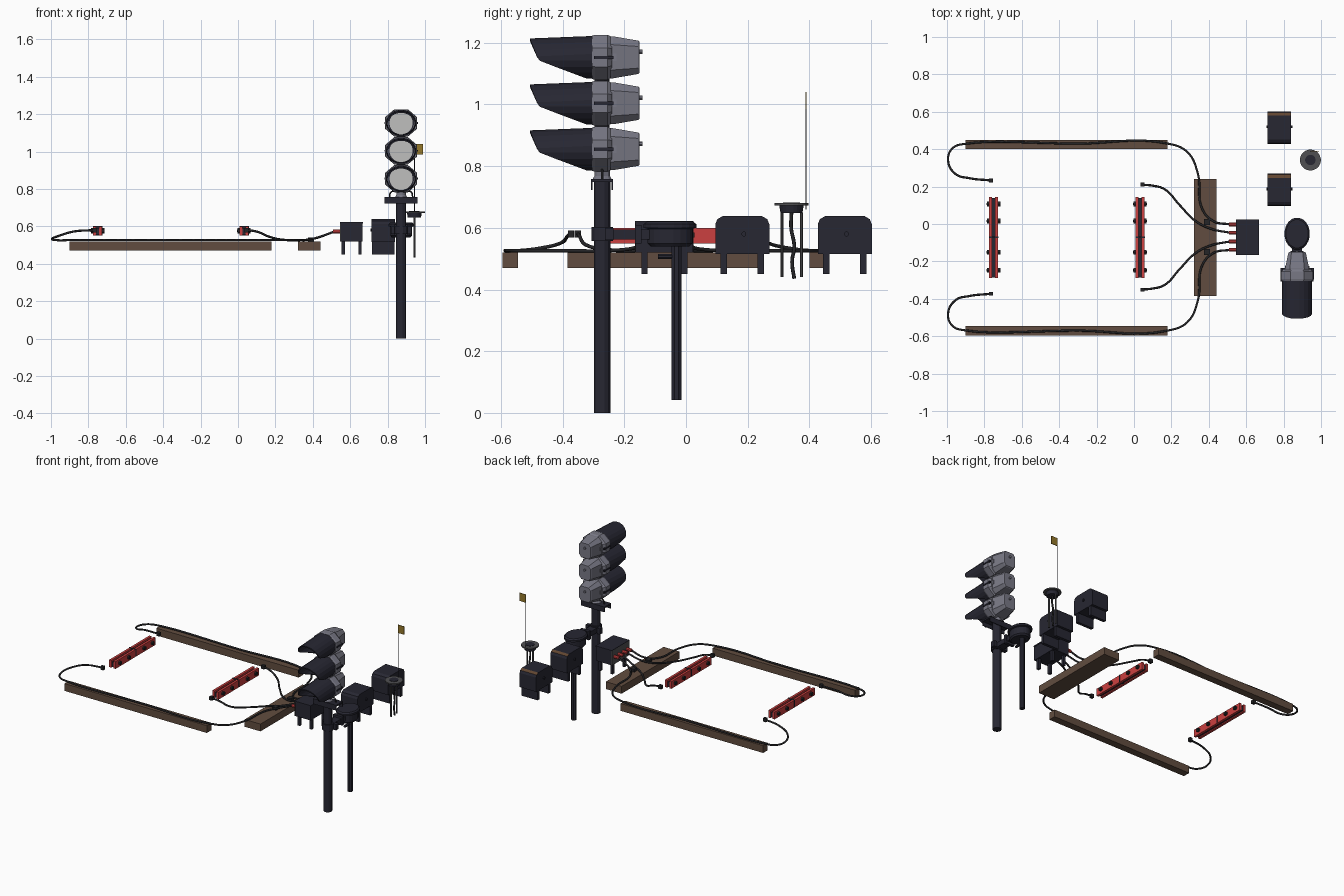
import bpy, bmesh, math
from mathutils import Vector

if "Cube" in bpy.data.objects:
    bpy.data.objects.remove(bpy.data.objects["Cube"])


def mat(name, r, g, b):
    m = bpy.data.materials.new(name)
    m.diffuse_color = (r, g, b, 1)
    m.use_nodes = True
    m.node_tree.nodes["Principled BSDF"].inputs["Base Color"].default_value = m.diffuse_color
    return m


NAVY = mat("dark navy", 0.02, 0.02, 0.032)
GREY = mat("housing grey", 0.19, 0.19, 0.235)
LENS = mat("lens pale grey", 0.52, 0.52, 0.51)
WOOD = mat("timber brown", 0.12, 0.073, 0.05)
RED = mat("red", 0.6, 0.05, 0.05)
BLACK = mat("cable black", 0.018, 0.018, 0.02)
STEEL = mat("dark steel", 0.08, 0.08, 0.085)
GOLD = mat("flag gold", 0.3, 0.19, 0.025)
RUST = mat("rust brown", 0.12, 0.06, 0.03)


def finish(name, bm, *mats, smooth=False):
    bmesh.ops.recalc_face_normals(bm, faces=bm.faces)
    me = bpy.data.meshes.new(name)
    bm.to_mesh(me)
    bm.free()
    for m in mats:
        me.materials.append(m)
    for p in me.polygons:
        p.use_smooth = smooth and len(p.vertices) == 4
    ob = bpy.data.objects.new(name, me)
    bpy.context.collection.objects.link(ob)
    return ob


def box(name, x0, x1, y0, y1, z0, z1, m):
    bm = bmesh.new()
    bmesh.ops.create_cube(bm, size=1)
    for v in bm.verts:
        v.co = Vector(((x0 + x1) / 2 + v.co.x * (x1 - x0), (y0 + y1) / 2 + v.co.y * (y1 - y0),
                       (z0 + z1) / 2 + v.co.z * (z1 - z0)))
    return finish(name, bm, m)


def loft(name, rings, *mats):
    """Skin a list of equal-length point rings and cap both ends."""
    bm = bmesh.new()
    vs = [[bm.verts.new(p) for p in r] for r in rings]
    n = len(vs[0])
    for a, b in zip(vs, vs[1:]):
        for i in range(n):
            bm.faces.new((a[i], a[(i + 1) % n], b[(i + 1) % n], b[i]))
    bm.faces.new(vs[0])
    bm.faces.new(vs[-1])
    return finish(name, bm, *mats)


def turned(name, x, y, prof, m, n=16, sy=1.0):
    """Vertical turned part from (radius, z) pairs."""
    def ring(r, z):
        return [(x + r * math.cos(2 * math.pi * (i + .5) / n),
                 y + sy * r * math.sin(2 * math.pi * (i + .5) / n), z) for i in range(n)]
    return loft(name, [ring(r, z) for r, z in prof], m)


def across(name, axis, p, r, length, m, n=8):
    """Cylinder lying along the x or y axis, centred at p."""
    rings = []
    for s in (-.5, .5):
        ring = []
        for i in range(n):
            a = 2 * math.pi * (i + .5) / n
            u, w = r * math.cos(a), r * math.sin(a)
            d = (s * length, u, w) if axis == 'x' else (u, s * length, w)
            ring.append(tuple(Vector(p) + Vector(d)))
        rings.append(ring)
    return loft(name, rings, m)


def cable(name, pts, r=0.006, m=BLACK):
    cu = bpy.data.curves.new(name, 'CURVE')
    cu.dimensions = '3D'
    cu.bevel_depth, cu.bevel_resolution, cu.resolution_u = r, 2, 8
    cu.use_fill_caps = True
    sp = cu.splines.new('BEZIER')
    sp.bezier_points.add(len(pts) - 1)
    for b, p in zip(sp.bezier_points, pts):
        b.co = p
        b.handle_left_type = b.handle_right_type = 'AUTO'
    cu.materials.append(m)
    ob = bpy.data.objects.new(name, cu)
    bpy.context.collection.objects.link(ob)
    return ob


# Timber beams
box("beam_back", -.90, .18, .40, .45, .47, .52, WOOD)
box("beam_front", -.90, .18, -.595, -.545, .47, .52, WOOD)
box("beam_cross", .32, .44, -.385, .24, .47, .52, WOOD)

# Red joint bars with bolts
for tag, cx in (("left", -.75), ("right", .033)):
    for s in (-1, 1):
        c = cx + s * .016
        box(f"joint_bar_{tag}", c - .008, c + .008, -.29, .145, .55, .60, RED)
    box(f"joint_web_{tag}", cx - .008, cx + .008, -.285, .14, .556, .588, NAVY)
    box(f"joint_gap_{tag}", cx - .026, cx + .026, -.075, -.067, .552, .602, NAVY)
    for y in (.107, .016, -.15, -.247):
        across(f"bolt_{tag}", 'x', (cx, y, .577), .007, .075, BLACK)
        for s in (-1, 1):
            across(f"nut_{tag}", 'x', (cx + s * .029, y, .577), .014, .012, BLACK, 6)

# Cables, mirrored about y = -0.07, running along the beams and to the joints
for tag, s in (("back", 1), ("front", -1)):
    def P(x, d, z):
        return (x, -.07 + s * d, z)
    cable(f"long_cable_{tag}", [
        P(-.765, .303, .58), P(-.88, .315, .572), P(-.955, .338, .55), P(-.994, .41, .533),
        P(-.97, .475, .526), P(-.90, .499, .526), P(-.3, .5, .526), P(.18, .5, .526),
        P(.285, .455, .526), P(.34, .345, .526), P(.365, .15, .528),
        P(.425, .085, .54), P(.515, .068, .572)])
    cable(f"short_cable_{tag}", [
        P(.045, .28, .58), P(.10, .275, .572), P(.165, .255, .545), P(.245, .17, .528),
        P(.33, .085, .526), P(.41, .045, .535), P(.515, .023, .572)])
    for x, d in ((-.765, .303), (.045, .281)):
        yy = -.07 + s * d
        box(f"cable_lug_{tag}", x - .011, x + .011, yy - .01, yy + .01, .568, .592, BLACK)
    for d in (.023, .068):
        across("red_connector", 'x', P(.528, d, .572), .011, .04, RED)
    yy = -.07 + s * .08
    box(f"cable_clamp_{tag}", .375, .405, yy - .016, yy + .016, .52, .54, BLACK)

# Junction box
box("junction_box", .548, .665, -.163, .022, .52, .617, NAVY)
box("junction_box_lid", .545, .668, -.166, .025, .615, .623, NAVY)
box("junction_box_frame", .545, .55, -.166, .025, .52, .62, STEEL)
for x in (.562, .652):
    for y in (-.135, -.005):
        box("junction_leg", x - .009, x + .009, y - .01, y + .01, .45, .522, NAVY)

# Two equipment cases with rounded shoulders
for cy in (.1825, .515):
    half = [(.0875, .515), (.0875, .612), (.081, .628), (.064, .638)]
    prof = half + [(-y, z) for y, z in reversed(half)]
    case = loft("equipment_case", [[(x, cy + y, z) for y, z in prof] for x in (.715, .84)], NAVY, RUST)
    for p in case.data.polygons:
        if p.normal.z > .7 and p.normal.y > .2:
            p.material_index = 1
    for s in (-1, 1):
        y = cy + s * .06
        box("case_leg", .717, .838, y - .01, y + .01, .45, .517, NAVY)
    across("case_latch", 'x', (.7775, cy + .005, .58), .008, .14, NAVY)

# Signal mast
X, Y = .872, -.272
turned("signal_pole", X, Y, [(.028, 0), (.028, .75)], NAVY, 12)
box("collar_plate", .784, .96, -.308, -.236, .748, .758, NAVY)
for y in (-.308, -.241):
    box("collar_flange", .784, .96, y, y + .005, .722, .75, NAVY)
turned("head_neck", X, Y, [(.034, .755), (.026, .768), (.026, .79)], GREY, 12)
for s in (-1, 1):
    cable("lamp_wire", [(X + s * .03, Y, .79), (X + s * .055, Y, .782), (X + s * .062, Y, .755)], .004)


def octo(y, hx, hz, z, k=.42):
    cx, cz = hx * k, hz * k
    return [(X + a, y, z + b) for a, b in ((hx, -cz), (hx, cz), (cx, hz), (-cx, hz),
                                          (-hx, cz), (-hx, -cz), (-cx, -hz), (cx, -hz))]


def visor_tip(z):
    """Front edge of the visor: long at the top, cut back below."""
    if z > -.012:
        return -.474 - (z + .012) / .08 * .032
    return -.474 + (-.012 - z) / .058 * .155


# Three lamp heads with visors
for cz in (.855, 1.004, 1.153):
    loft("lamp_flange", [octo(-.305, .082, .070, cz), octo(-.295, .086, .073, cz),
                         octo(-.255, .086, .073, cz), octo(-.24, .07, .066, cz)], GREY)
    loft("lamp_housing", [octo(-.245, .064, .068, cz, .6), octo(-.236, .064, .068, cz, .6),
                          octo(-.155, .047, .054, cz, .65), octo(-.15, .043, .05, cz, .65)], GREY)
    across("lamp_lens", 'y', (X, -.307, cz), .062, .006, LENS, 24)
    bm = bmesh.new()
    n = 20
    rows = []
    for front in (0, 1):
        row = []
        for i in range(n):
            a = 2 * math.pi * (i + .5) / n
            z = .070 * math.sin(a)
            y = visor_tip(z) if front else -.304
            row.append(bm.verts.new((X + .081 * math.cos(a), y, cz + z - (.008 * front if z > 0 else 0))))
        rows.append(row)
    for i in range(n):
        j = (i + 1) % n
        bm.faces.new((rows[0][i], rows[0][j], rows[1][j], rows[1][i]))
    visor = finish("lamp_visor", bm, NAVY)
    mod = visor.modifiers.new("thickness", 'SOLIDIFY')
    mod.thickness = .008
    mod.offset = -1
    # black bezel between lens and visor
    across("lamp_bezel", 'y', (X, -.305, cz), .069, .006, NAVY, 20)
    across("back_knob", 'y', (X, -.147, cz + .018), .008, .012, GREY)
    for s in (-1, 1):
        x = X + s * .084
        box("side_latch", x - .006, x + .006, -.298, -.235, cz - .005, cz + .005, NAVY)
        x = X + s * .06
        box("hinge_lug", x - .006, x + .006, -.25, -.225, cz - .012, cz + .012, GREY)
for z in (.9295, 1.0785):
    turned("head_spacer", X, Y, [(.025, z - .012), (.025, z + .012)], NAVY, 12)

# Round terminal bowl on its own post, tied to the mast
turned("bowl_post", X, -.031, [(.017, .042), (.017, .55)], NAVY, 8)
turned("terminal_bowl", X, -.052, [(.05, .54), (.058, .55), (.058, .597), (.068, .6), (.068, .612),
                                   (.06, .62)], NAVY, 20, 1.27)
box("bowl_arm", X - .026, X + .026, -.25, -.11, .563, .595, NAVY)
box("bowl_arm_flange", X - .034, X + .034, -.165, -.145, .55, .61, NAVY)
turned("mast_clamp", X, Y, [(.036, .558), (.036, .602)], NAVY, 12)
for s in (-1, 1):
    box("clamp_ear", X + s * .043 - .012, X + s * .043 + .012, -.262, -.235, .56, .6, NAVY)
across("post_bracket", 'y', (X, -.065, .507), .009, .05, NAVY)

# Stand with twin posts, round cap, hanging cable and flag
sx, sy = .943, .342
turned("stand_cap", sx, sy, [(.056, .672), (.056, .68)], STEEL, 24)
turned("cap_centre", sx, sy, [(.028, .679), (.028, .683)], NAVY, 16)
turned("cap_base", sx, sy, [(.036, .648), (.038, .66), (.04, .673)], NAVY, 20)
for y in (.311, .374):
    turned("stand_post", sx, y, [(.0055, .44), (.0055, .65)], STEEL, 8)
cable("stand_cable", [(sx, .351, .435), (sx, .344, .49), (sx, .351, .54), (sx, .341, .6), (sx, .342, .65)], .006)
turned("flag_rod", .944, .389, [(.002, .66), (.002, 1.04)], NAVY, 6)
box("flag", .944, .99, .387, .391, .985, 1.04, GOLD)
